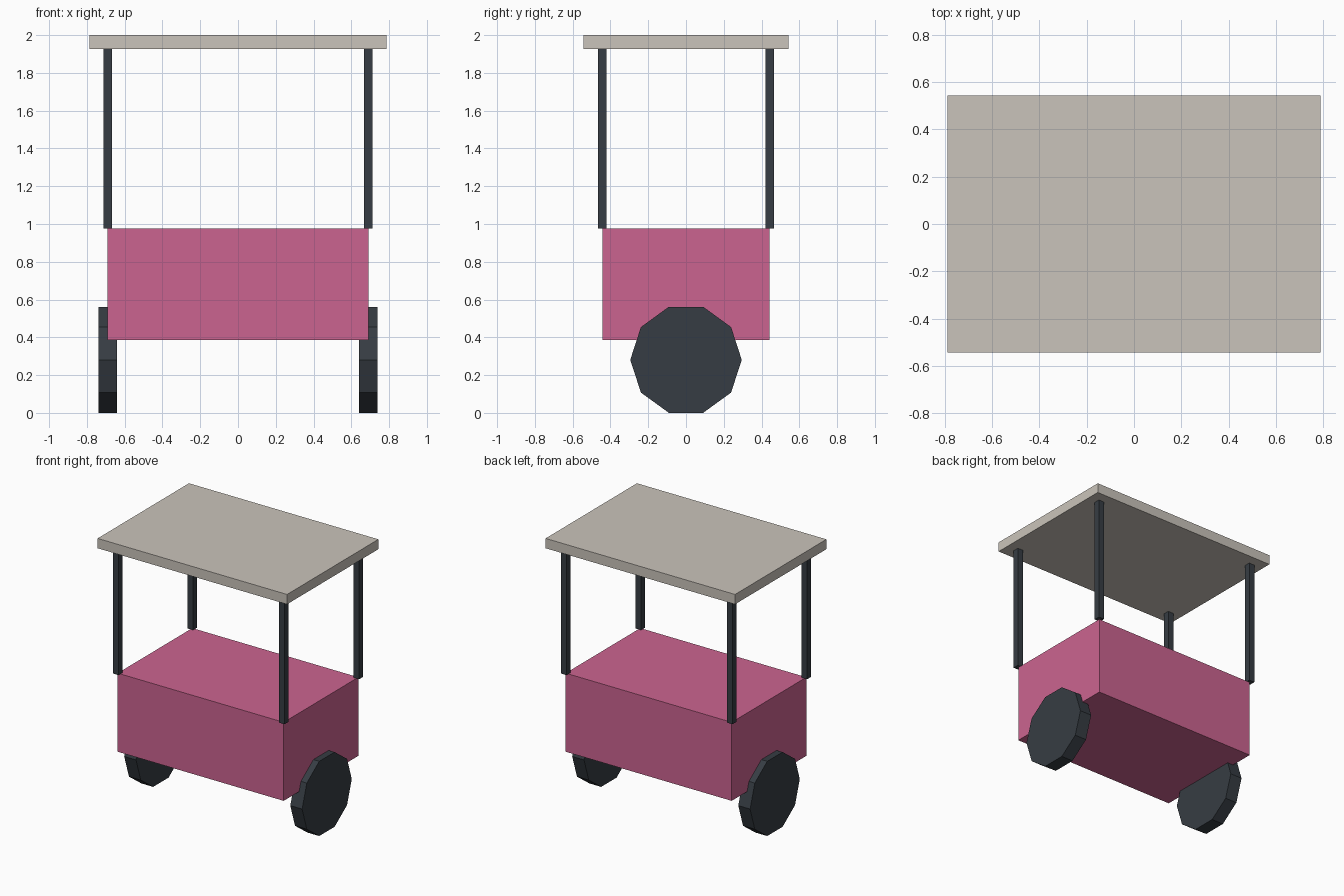
import bpy
from math import pi

cube = bpy.data.objects.get("Cube")
if cube:
    bpy.data.objects.remove(cube, do_unlink=True)


def make_material(name, rgb):
    mat = bpy.data.materials.new(name)
    mat.use_nodes = True
    color = (*rgb, 1)
    mat.diffuse_color = color
    mat.node_tree.nodes["Principled BSDF"].inputs["Base Color"].default_value = color
    return mat


pink = make_material("pink", (0.6, 0.127, 0.28))
cream = make_material("warm grey", (0.59, 0.55, 0.495))
charcoal = make_material("charcoal", (0.037, 0.046, 0.056))


def finish(name, mat):
    obj = bpy.context.object
    obj.name = name
    obj.data.materials.append(mat)
    return obj


def box(name, mat, x, y, half_x, half_y, bottom, top):
    bpy.ops.mesh.primitive_cube_add(size=2, location=(x, y, (bottom + top) / 2))
    obj = finish(name, mat)
    obj.scale = (half_x, half_y, (top - bottom) / 2)
    bpy.ops.object.transform_apply(location=False, rotation=False, scale=True)
    return obj


BODY_X, BODY_Y = 0.69, 0.443
BODY_BOTTOM, BODY_TOP = 0.386, 0.976
ROOF_BOTTOM = 1.926

# Cart body and flat canopy
box("cart_body", pink, 0, 0, BODY_X, BODY_Y, BODY_BOTTOM, BODY_TOP)
box("canopy", cream, 0, 0, 0.787, 0.542, ROOF_BOTTOM, 2)

for side, sx in (("left", 1), ("right", -1)):
    # Square posts centred on the body corners
    for end, sy in (("front", -1), ("back", 1)):
        box(f"{end}_{side}_post", charcoal, sx * BODY_X, sy * BODY_Y,
            0.023, 0.023, BODY_TOP, ROOF_BOTTOM)

    # Ten-sided wheel with a corner pointing along y, resting on a flat
    bpy.ops.mesh.primitive_cylinder_add(
        vertices=10, radius=0.295, depth=0.098,
        location=(sx * 0.69, 0, 0.281), rotation=(0, pi / 2, 0))
    finish(f"{side}_wheel", charcoal)
